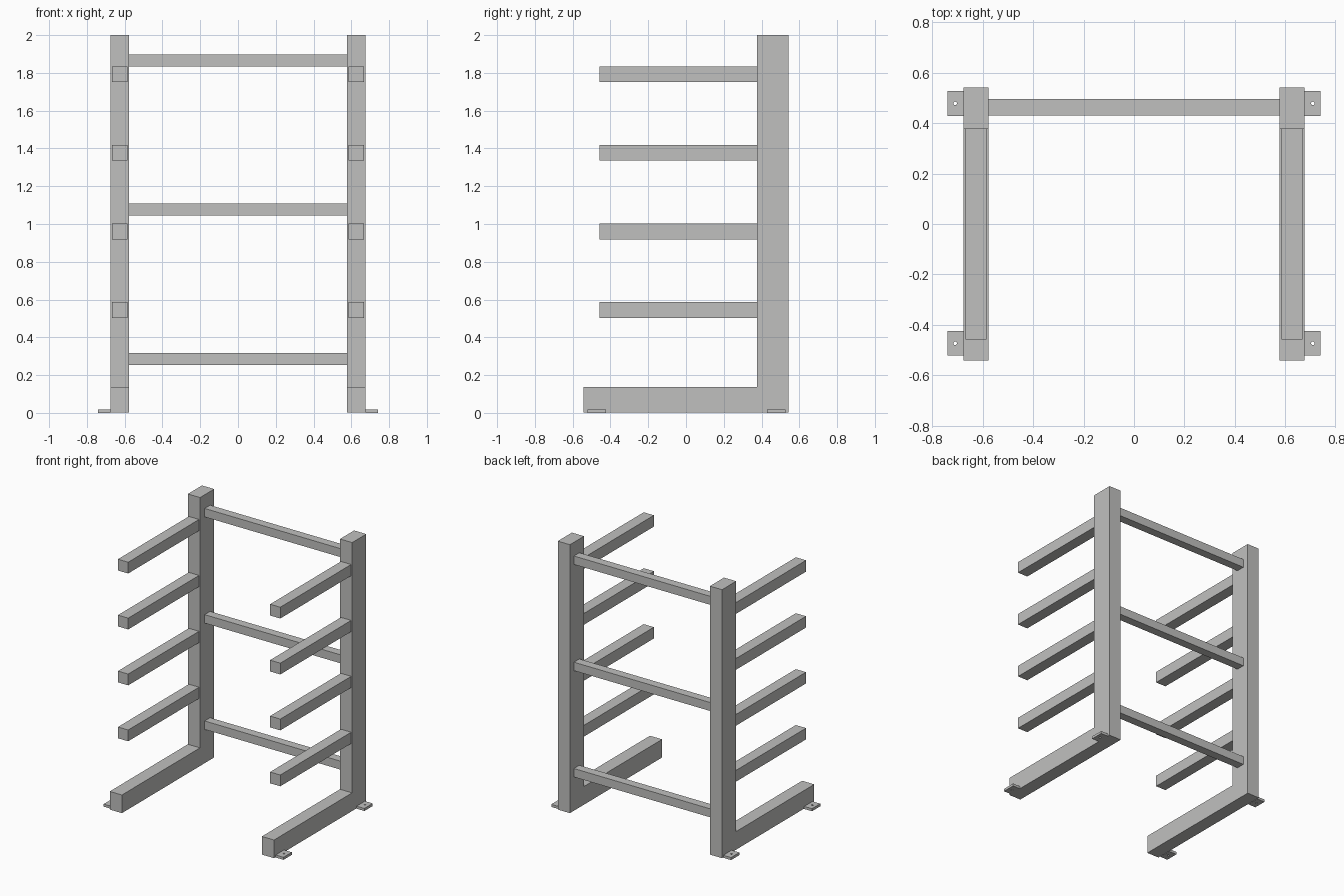
import bpy
import bmesh
from math import cos, sin, tau
from mathutils import Vector

cube = bpy.data.objects.get("Cube")
if cube:
    bpy.data.objects.remove(cube, do_unlink=True)

# Single painted steel colour
steel = bpy.data.materials.new("grey steel")
steel.use_nodes = True
colour = (0.53, 0.53, 0.52, 1)
steel.diffuse_color = colour
steel.node_tree.nodes["Principled BSDF"].inputs["Base Color"].default_value = colour


def prism(name, loops, depth, mirrored=True):
    """Fill flat outlines (later ones are holes) and extrude them by depth."""
    bm = bmesh.new()
    edges = []
    for loop in loops:
        verts = [bm.verts.new(p) for p in loop]
        edges += [bm.edges.new((v, verts[i - 1])) for i, v in enumerate(verts)]
    bmesh.ops.triangle_fill(bm, edges=edges, use_beauty=True)
    geom = bmesh.ops.extrude_face_region(
        bm, geom=bm.faces[:], use_keep_orig=True)["geom"]
    moved = [g for g in geom if isinstance(g, bmesh.types.BMVert)]
    bmesh.ops.translate(bm, verts=moved, vec=Vector(depth))
    bmesh.ops.recalc_face_normals(bm, faces=bm.faces[:])
    mesh = bpy.data.meshes.new(name)
    bm.to_mesh(mesh)
    bm.free()
    mesh.materials.append(steel)
    obj = bpy.data.objects.new(name, mesh)
    bpy.context.collection.objects.link(obj)
    if mirrored:
        mirror = obj.modifiers.new("both sides", "MIRROR")
        mirror.use_mirror_merge = False
    return obj


def rect(x0, x1, y0, y1, z):
    return [(x0, y0, z), (x1, y0, z), (x1, y1, z), (x0, y1, z)]


INNER, OUTER = 0.576, 0.676
MID = (INNER + OUTER) / 2
DEPTH, POST_FRONT, BASE_TOP = 0.542, 0.376, 0.138

# L-shaped side frames: upright post and floor beam
profile = [(-DEPTH, 0.003), (DEPTH, 0.003), (DEPTH, 2), (POST_FRONT, 2),
           (POST_FRONT, BASE_TOP), (-DEPTH, BASE_TOP)]
prism("side_frame", [[(INNER, y, z) for y, z in profile]], (OUTER - INNER, 0, 0))

# Four cantilever arms on each post
for i in range(4):
    bottom = 0.503 + i * 0.416
    prism(f"arm_{i + 1}",
          [rect(MID - 0.042, MID + 0.042, -0.457, POST_FRONT, bottom)],
          (0, 0, 0.084))

# Cross rails between the posts
for level, bottom in (("lower", 0.254), ("middle", 1.045), ("upper", 1.835)):
    prism(f"{level}_cross_rail", [rect(-INNER, INNER, 0.431, 0.495, bottom)],
          (0, 0, 0.063), mirrored=False)

# Anchor plates with bolt holes
for place, y in (("front", -0.473), ("rear", 0.478)):
    hole = [(0.709 + 0.007 * cos(tau * k / 16), y + 0.007 * sin(tau * k / 16), 0)
            for k in range(16)]
    prism(f"{place}_anchor_plate",
          [rect(OUTER, 0.74, y - 0.049, y + 0.049, 0), hole], (0, 0, 0.019))
